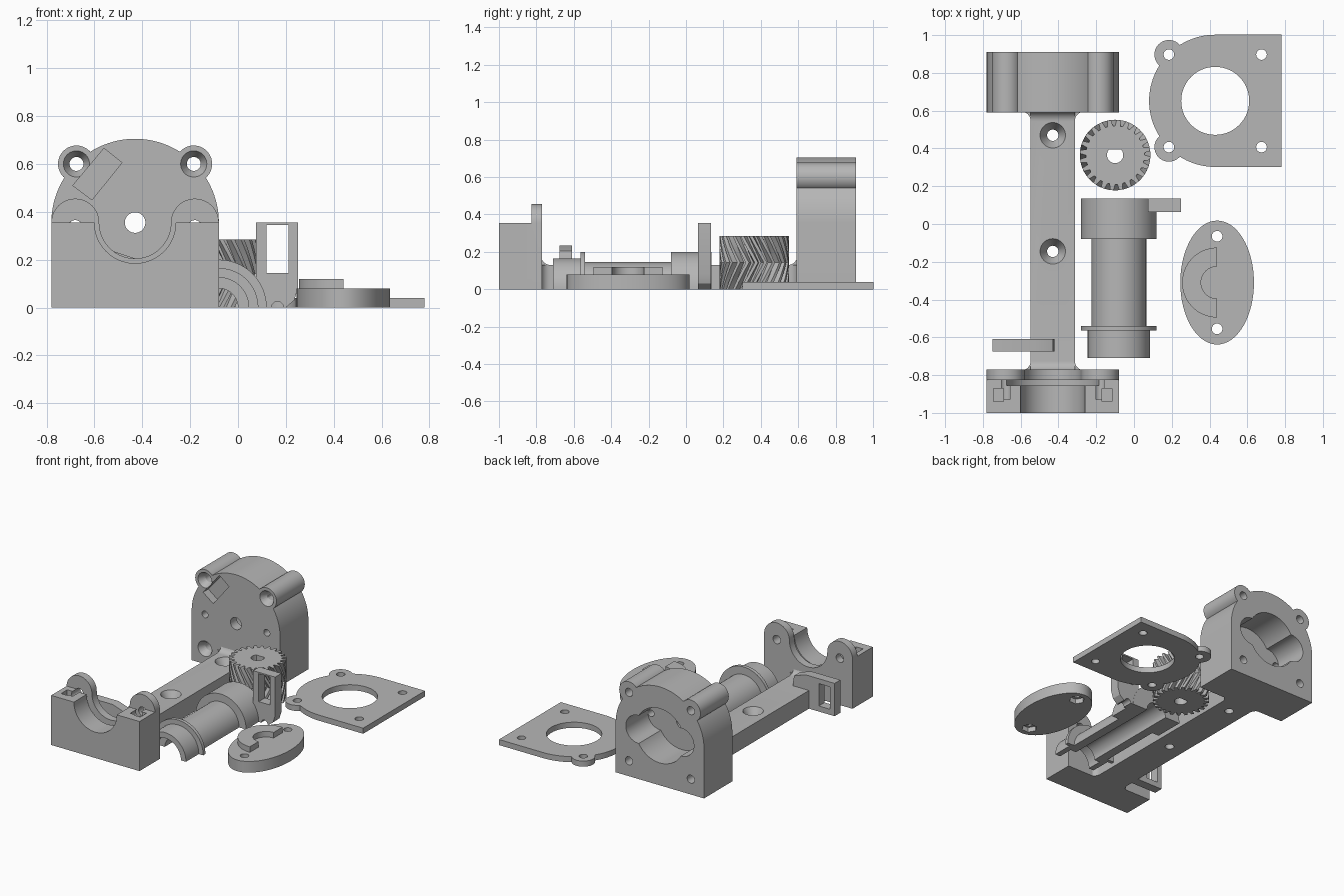
import bpy, bmesh
from math import sin, cos, pi, radians
from mathutils import Vector

if "Cube" in bpy.data.objects:
    bpy.data.objects.remove(bpy.data.objects["Cube"])

grey = bpy.data.materials.new("plain grey")
grey.use_nodes = True
grey.diffuse_color = (0.47, 0.47, 0.47, 1)
grey.node_tree.nodes["Principled BSDF"].inputs["Base Color"].default_value = grey.diffuse_color

PLANES = {"XY": lambda u, v, w: (u, v, w),
          "XZ": lambda u, v, w: (u, w, v),
          "YZ": lambda u, v, w: (w, u, v)}


def add_object(name, bm):
    bmesh.ops.recalc_face_normals(bm, faces=bm.faces)
    mesh = bpy.data.meshes.new(name)
    bm.to_mesh(mesh)
    bm.free()
    mesh.materials.append(grey)
    ob = bpy.data.objects.new(name, mesh)
    bpy.context.collection.objects.link(ob)
    return ob


def loft(name, rings, closed=False):
    """Skin equal-length rings of points; cap the ends unless closed."""
    bm = bmesh.new()
    loops = [[bm.verts.new(p) for p in ring] for ring in rings]
    n = len(loops[0])
    for a, b in zip(loops, loops[1:]):
        for i in range(n):
            bm.faces.new((a[i], a[(i + 1) % n], b[(i + 1) % n], b[i]))
    bm.faces.new(loops[0])
    bm.faces.new(loops[-1])
    return add_object(name, bm)


def prism(name, pts, plane, a, b):
    f = PLANES[plane]
    return loft(name, [[f(u, v, w) for u, v in pts] for w in (a, b)])


def arc(cx, cy, r, a, b, n=32, ry=None):
    ry = ry or r
    return [(cx + r * cos(radians(a + (b - a) * i / n)),
             cy + ry * sin(radians(a + (b - a) * i / n))) for i in range(n + 1)]


def circle(cx, cy, r, n=40, ry=None):
    return arc(cx, cy, r, 0, 360, n, ry)[:-1]


def rect(u0, u1, v0, v1):
    return [(u0, v0), (u1, v0), (u1, v1), (u0, v1)]


def cyl(cx, cy, r, plane, a, b, n=40):
    return prism("tool", circle(cx, cy, r, n), plane, a, b)


def cone(cx, cy, r0, r1, plane, a, b):
    f = PLANES[plane]
    return loft("tool", [[f(u, v, w) for u, v in circle(cx, cy, r)]
                         for r, w in ((r0, a), (r1, b))])


def combine(ob, tools, op):
    """Apply exact booleans one tool at a time, then delete the tools."""
    for tool in tools:
        m = ob.modifiers.new("bool", "BOOLEAN")
        m.operation, m.solver, m.object = op, "EXACT", tool
    dg = bpy.context.evaluated_depsgraph_get()
    mesh = bpy.data.meshes.new_from_object(ob.evaluated_get(dg))
    ob.modifiers.clear()
    ob.data = mesh
    for tool in tools:
        bpy.data.objects.remove(tool)
    return ob


def join(ob, *tools):
    return combine(ob, tools, "UNION")


def cut(ob, *tools):
    return combine(ob, tools, "DIFFERENCE")


X, Z, R, S = -0.43, 0.355, 0.35, 0.245   # drive axis, housing radius, screw offset

# Motor housing: arched body, two screw ears, lobed motor cavity
body = [(X - R, 0), (X + R, 0)] + arc(X, Z, R, 0, 180, 56)
housing = prism("motor_housing", body, "XZ", 0.59, 0.91)
join(housing, *[cyl(X + s * S, Z + S, 0.077, "XZ", 0.59, 0.91) for s in (-1, 1)])
lobes = arc(X + 0.17, Z, 0.1, -90, 90, 16) + arc(X - 0.17, Z, 0.1, 90, 270, 16)
cut(housing, cyl(X, Z, 0.195, "XZ", 0.66, 1), prism("tool", lobes, "XZ", 0.66, 1),
    cyl(X, Z, 0.043, "XZ", 0.5, 1))
for sx in (-1, 1):
    cut(housing, cyl(X + sx * S, Z, 0.024, "XZ", 0.5, 0.75))
    for sz in (-1, 1):
        cut(housing, cyl(X + sx * S, Z + sz * S, 0.029, "XZ", 0.5, 1),
            cone(X + sx * S, Z + sz * S, 0.06, 0.028, "XZ", 0.58, 0.64))
slot = [(-0.56, 0.665), (-0.485, 0.605), (-0.61, 0.45), (-0.69, 0.51)]
cut(housing, prism("tool", slot, "XZ", 0.5, 0.65))

# Connecting beam with flared, filleted ends and countersunk holes
L, W, T, F = X - 0.117, X + 0.117, 0.13, 0.05
y0, y1 = -0.775, 0.595
plan = (arc(L - F, y0 + F, F, -90, 0, 8) + arc(L - F, y1 - F, F, 0, 90, 8)
        + arc(W + F, y1 - F, F, 90, 180, 8) + arc(W + F, y0 + F, F, 180, 270, 8))
beam = prism("beam", plan, "XY", 0, T)
front_fillet = [(y0, T - 0.02)] + arc(y0 + F, T + F, F, 180, 270, 8) + [(y0 + F, T - 0.02)]
back_fillet = [(y1, T - 0.02), (y1 - F, T - 0.02)] + arc(y1 - F, T + F, F, 270, 360, 8)
join(beam, prism("tool", front_fillet, "YZ", L, W), prism("tool", back_fillet, "YZ", L, W))
for y in (0.47, -0.145):
    cut(beam, cyl(X, y, 0.03, "XY", -0.1, 0.3), cone(X, y, 0.029, 0.07, "XY", 0.06, 0.135))

# Slotted side tab on the beam
tab = [(-0.75, 0), (-0.5, 0), (-0.42, 0.1), (-0.42, 0.15), (-0.43, 0.205), (-0.52, 0.235), (-0.75, 0.235)]
beam_tab = prism("beam_tab", tab, "XZ", -0.675, -0.61)
cut(beam_tab, prism("tool", rect(-0.715, -0.625, 0.04, 0.2), "XZ", -0.8, -0.5))


# Bearing block: front cradle, ring groove and humped flange
def cradle(r, a, b):
    pts = ([(X - R, 0), (X + R, 0), (X + R, Z)] + arc(X, Z, r, 360, 180, 40) + [(X - R, Z)])
    return prism("bearing_block", pts, "XZ", a, b)


humps = ([(X - R, 0), (X + R, 0)] + arc(X + 0.25, Z, 0.1, 0, 180, 24)
         + arc(X, Z, 0.15, 360, 180, 40)[1:-1] + arc(X - 0.25, Z, 0.1, 0, 180, 24))
block = join(cradle(0.17, -1, -0.855), cradle(0.25, -0.855, -0.825),
             prism("tool", humps, "XZ", -0.825, -0.77))
for s in (-1, 1):
    c = X + s * 0.287
    cut(block, prism("tool", rect(c - 0.027, c + 0.027, -0.94, -0.87), "XY", 0.22, 0.5),
        cyl(X + s * 0.25, Z - 0.02, 0.03, "XZ", -0.93, -0.7))

# Half spool: stepped profile swept over half a turn
SX = -0.08
profile = [(0.08, 0.135), (0.2, 0.135), (0.2, -0.08), (0.145, -0.08), (0.145, -0.54),
           (0.2, -0.54), (0.2, -0.565), (0.165, -0.565), (0.165, -0.71),
           (0.125, -0.71), (0.125, -0.6), (0.08, -0.6)]
steps = 40
loft("half_spool", [[(SX + r * cos(pi * i / steps), y, r * sin(pi * i / steps))
                     for r, y in profile] for i in range(steps + 1)])
arm = [(0.03, 0), (0.2, 0), (0.235, 0.03), (0.25, 0.08), (0.25, Z), (0.075, Z), (0.075, 0.1), (0.03, 0.1)]
spool_tab = prism("spool_tab", arm, "XZ", 0.063, 0.134)
cut(spool_tab, prism("tool", rect(0.12, 0.21, 0.145, 0.345), "XZ", 0, 0.2),
    cyl(0.165, 0, 0.025, "XZ", 0, 0.2))

# Herringbone gear with a flatted bore
GX, GY, teeth, height, twist = -0.1, 0.365, 24, 0.285, 0.42
layers = 8
rings = []
for k in range(layers + 1):
    turn = twist * (1 - abs(2 * k / layers - 1))
    ring = []
    for t in range(teeth):
        for frac, r in ((0, 0.155), (0.28, 0.155), (0.45, 0.187), (0.82, 0.187)):
            a = 2 * pi * (t + frac) / teeth + turn
            ring.append((GX + r * cos(a), GY + r * sin(a), height * k / layers))
    rings.append(ring)
gear = loft("herringbone_gear", rings)
bore = [(u, min(v, GY + 0.03)) for u, v in arc(GX, GY, 0.043, 135.5, 404.5, 32)]
cut(gear, prism("tool", bore, "XY", -0.1, 0.4))

# Motor cover plate: the housing outline laid flat
PX, PY = 0.43, 0.652
outline = [(PX + R, PY - R), (PX + R, PY + R)] + arc(PX, PY, R, 90, 270, 56)
plate = prism("cover_plate", outline, "XY", 0, 0.04)
join(plate, *[cyl(PX - S, PY + s * S, 0.077, "XY", 0, 0.04) for s in (-1, 1)])
cut(plate, cyl(PX, PY, 0.18, "XY", -0.1, 0.1, 56),
    *[cyl(PX + a * S, PY + b * S, 0.028, "XY", -0.1, 0.1) for a in (-1, 1) for b in (-1, 1)])

# Oval clamp with half-ring ridge, screw holes and hex nut pockets below
OX, OY = 0.44, -0.31
oval = prism("oval_clamp", circle(OX, OY, 0.195, 64, 0.328), "XY", 0, 0.08)
for s in (-1, 1):
    cut(oval, cyl(OX, OY + s * S, 0.028, "XY", -0.1, 0.2),
        cyl(OX, OY + s * S, 0.052, "XY", -0.1, 0.035, 6))
ridge = arc(OX, OY, 0.185, 90, 270, 40) + arc(OX, OY, 0.085, 270, 90, 24)
prism("clamp_ridge", ridge, "XY", 0.07, 0.12)

# Smooth curved walls, keep machined edges crisp
bpy.ops.object.select_all(action="DESELECT")
for ob in bpy.context.collection.objects:
    if ob.type == "MESH" and ob.data.materials and ob.data.materials[0] == grey:
        ob.select_set(True)
        bpy.context.view_layer.objects.active = ob
bpy.ops.object.shade_smooth_by_angle(angle=radians(25))
